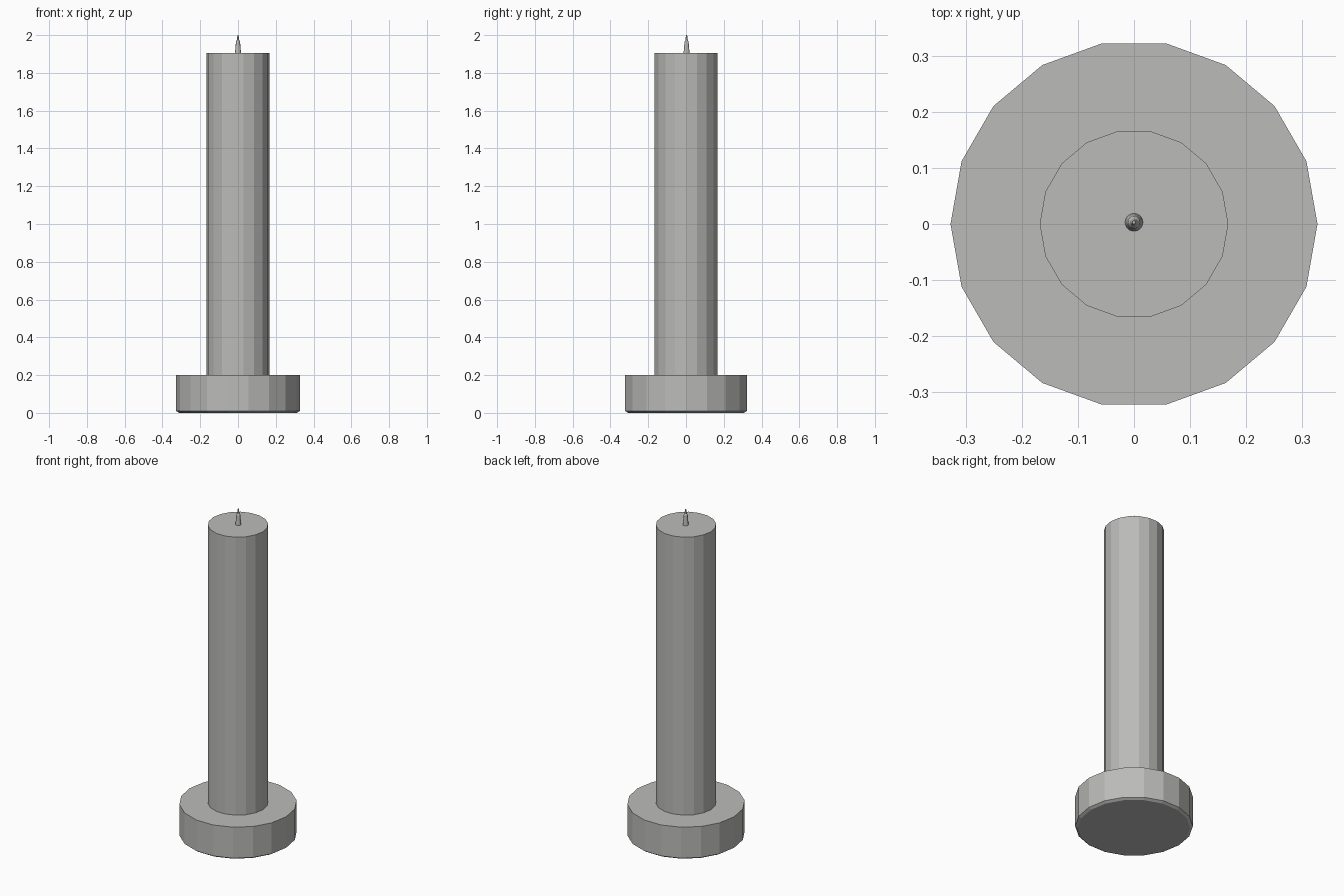
import bpy, bmesh, math

if "Cube" in bpy.data.objects:
    bpy.data.objects.remove(bpy.data.objects["Cube"])

# One flat grey for everything
grey = bpy.data.materials.new("warm grey")
grey.diffuse_color = (0.5, 0.5, 0.49, 1)
grey.use_nodes = True
grey.node_tree.nodes["Principled BSDF"].inputs["Base Color"].default_value = grey.diffuse_color


def lathe(name, profile, sides, y=0.0):
    """Closed turned solid from (radius, z) points, bottom to top."""
    bm = bmesh.new()
    rings = []
    for r, z in profile:
        rings.append([bm.verts.new((r * math.cos(2 * math.pi * i / sides),
                                    y + r * math.sin(2 * math.pi * i / sides), z))
                      for i in range(sides)])
    for a, b in zip(rings, rings[1:]):
        for i in range(sides):
            j = (i + 1) % sides
            bm.faces.new((a[i], a[j], b[j], b[i]))
    bm.faces.new(rings[0][::-1])
    bm.faces.new(rings[-1])
    mesh = bpy.data.meshes.new(name)
    bm.to_mesh(mesh)
    bm.free()
    mesh.materials.append(grey)
    obj = bpy.data.objects.new(name, mesh)
    bpy.context.collection.objects.link(obj)
    return obj


# Round foot with a slight undercut at the bottom edge
lathe("base", [(0.312, 0), (0.327, 0.01), (0.327, 0.2)], 18)
# Tall column
lathe("column", [(0.168, 0.2), (0.168, 1.905)], 18)
# Stepped, tapering wick
lathe("wick", [(0.016, 1.905), (0.011, 1.965), (0.007, 1.972), (0.003, 2.0)], 18, 0.003)
